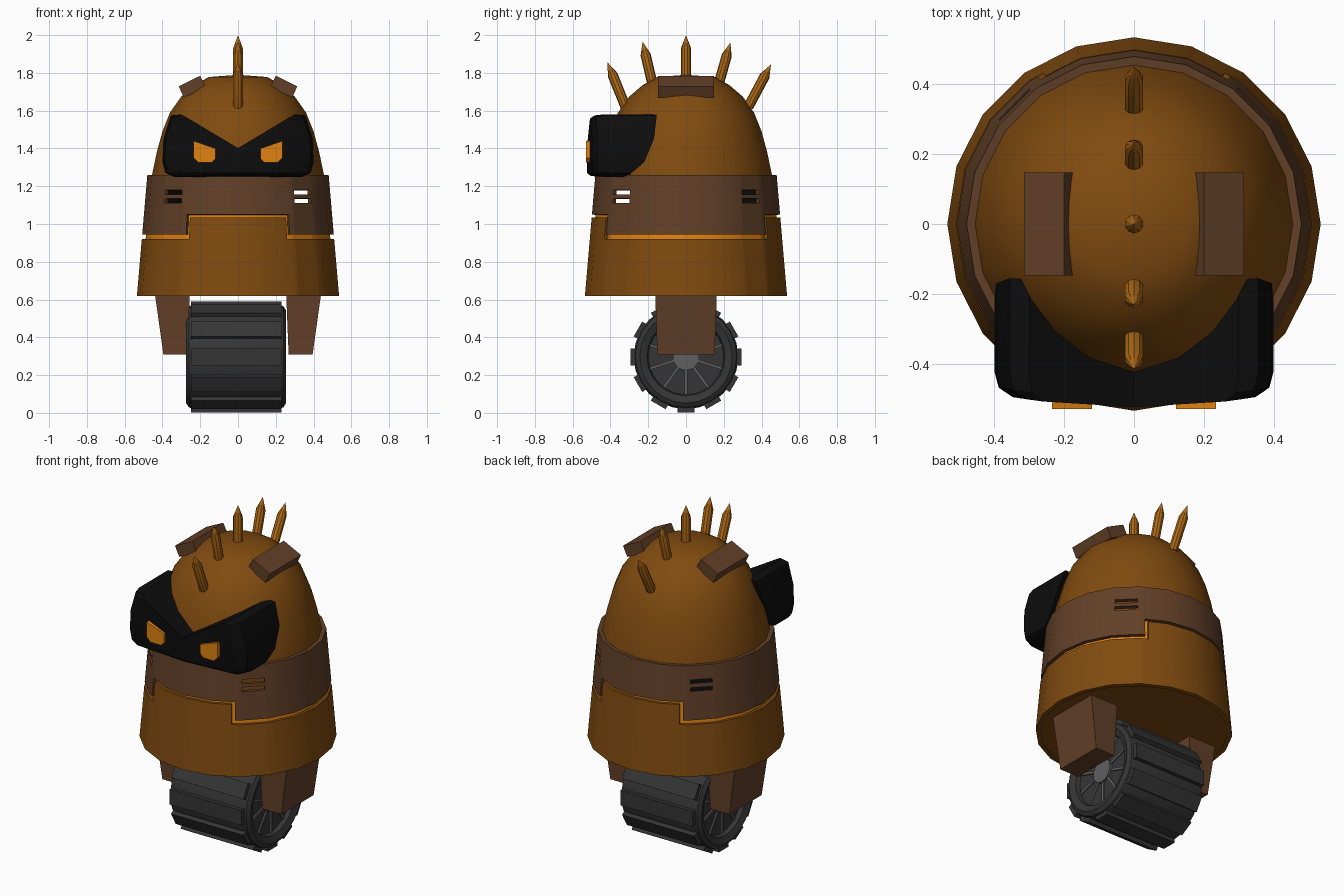
import bpy, bmesh, math
from mathutils import Vector, Matrix

old = bpy.data.objects.get("Cube")
if old:
    bpy.data.objects.remove(old)


def material(name, rgb):
    m = bpy.data.materials.new(name)
    m.use_nodes = True
    m.diffuse_color = (*rgb, 1)
    m.node_tree.nodes["Principled BSDF"].inputs["Base Color"].default_value = (*rgb, 1)
    return m


BRONZE = material("bronze shell", (0.216, 0.07, 0.005))
BROWN = material("brown plate", (0.122, 0.051, 0.021))
ORANGE = material("glowing orange", (0.745, 0.223, 0.005))
AMBER = material("amber spike", (0.42, 0.14, 0.008))
BLACK = material("black mask", (0.004, 0.004, 0.004))
RUBBER = material("dark rubber", (0.036, 0.036, 0.036))
STEEL = material("grey steel", (0.115, 0.115, 0.115))
parts = []


def finish(name, bm, *mats, fix=True):
    if fix:
        bmesh.ops.recalc_face_normals(bm, faces=bm.faces)
    mesh = bpy.data.meshes.new(name)
    bm.to_mesh(mesh)
    bm.free()
    for m in mats:
        mesh.materials.append(m)
    ob = bpy.data.objects.new(name, mesh)
    bpy.context.collection.objects.link(ob)
    parts.append(ob)
    return ob


def lathe(bm, profile, sides, matrix=Matrix()):
    """Spin (radius, height) points around z; the matrix places the result."""
    rings = []
    for r, z in profile:
        count = sides if r > 0 else 1
        turn = [math.tau * i / sides for i in range(count)]
        rings.append([bm.verts.new(matrix @ Vector((r * math.sin(a), -r * math.cos(a), z)))
                      for a in turn])
    for low, high in zip(rings, rings[1:]):
        for i in range(sides):
            j = (i + 1) % sides
            quad = [low[i % len(low)], low[j % len(low)], high[j % len(high)], high[i % len(high)]]
            bm.faces.new(list(dict.fromkeys(quad)))


def box(bm, size, matrix):
    bmesh.ops.create_cube(bm, size=1, matrix=matrix @ Matrix.Diagonal((*size, 1)))


def prism(bm, loops):
    """Join equal loops of points in order and cap both ends."""
    rings = [[bm.verts.new(p) for p in loop] for loop in loops]
    n = len(rings[0])
    for a, b in zip(rings, rings[1:]):
        for i in range(n):
            j = (i + 1) % n
            bm.faces.new((a[i], a[j], b[j], b[i]))
    bm.faces.new(rings[0])
    bm.faces.new(rings[-1])


# Tapered casing, made of 20-sided shells with stepped edges
SIDES = 20
STEP = 360 / SIDES
VENTS = (45, 135, 225, 315)
angles = {STEP * i for i in range(SIDES)}
for base in (0, 180):
    for s in (31, 33):
        angles |= {base + s, base + 180 - s}
for v in VENTS:
    angles |= {v - 7.4, v + 7.4}
angles = sorted(angles)


def casing_point(a, z, inset=0):
    r = 0.535 - 0.086 * (z - 0.62) - inset
    r *= math.cos(math.radians(STEP / 2)) / math.cos(math.radians(a % STEP - STEP / 2))
    return (r * math.sin(math.radians(a)), -r * math.cos(math.radians(a)), z)


def shell(name, zs, rule, mats, thickness, inset=0):
    """The rule returns a material index for a cell, or None for a gap."""
    bm = bmesh.new()
    grid = [[bm.verts.new(casing_point(a, z, inset)) for a in angles] for z in zs]
    n = len(angles)
    for k in range(len(zs) - 1):
        for i in range(n):
            j = (i + 1) % n
            mid = (angles[i] + (angles[j] or 360)) / 2
            index = rule(mid, (zs[k] + zs[k + 1]) / 2)
            if index is not None:
                f = bm.faces.new((grid[k][i], grid[k][j], grid[k + 1][j], grid[k + 1][i]))
                f.material_index = index
    bmesh.ops.delete(bm, geom=[v for v in bm.verts if not v.link_faces], context='VERTS')
    ob = finish(name, bm, *mats, fix=False)
    mod = ob.modifiers.new("thickness", 'SOLIDIFY')
    mod.thickness = thickness
    mod.offset = -1


def from_axis(a):
    return min(a % 180, 180 - a % 180)


def body_rule(a, z):
    return 0 if z < 0.92 or from_axis(a) < 31 else None


def band_rule(a, z):
    if z < 1.05 and from_axis(a) < 33:
        return None
    for v in VENTS:
        if abs(a - v) < 7.4 and (1.11 < z < 1.135 or 1.155 < z < 1.18):
            return 1 if v == 225 else None  # one vent is closed
    return 0


shell("lower_body", [0.62, 0.92, 1.035], body_rule, [BRONZE], 0.025)
shell("armour_band", [0.945, 1.05, 1.11, 1.135, 1.155, 1.18, 1.26], band_rule, [BROWN, BLACK], 0.025)
shell("glow_ring", [0.86, 1.09], lambda a, z: 0, [ORANGE], 0.01, inset=0.02)

bm = bmesh.new()
lathe(bm, [(0, 0.622), (0.53, 0.622), (0.52, 0.64), (0, 0.64)], SIDES)
finish("body_floor", bm, BRONZE)

# Domed head
bm = bmesh.new()
lathe(bm, [(0.46, 1.22), (0.455, 1.26), (0.43, 1.38), (0.4, 1.49), (0.36, 1.59), (0.3, 1.675),
           (0.23, 1.735), (0.155, 1.778), (0, 1.79)], SIDES)
finish("head_dome", bm, BRONZE, fix=False)

# Mask: half outline as (x, z, rear y), swept forward and mirrored
half = [(0, 1.40, -0.35), (0.30, 1.58, -0.16), (0.355, 1.575, -0.155), (0.395, 1.45, -0.17),
        (0.40, 1.33, -0.22), (0.385, 1.27, -0.29), (0.34, 1.25, -0.31), (0, 1.25, -0.31)]


def mask_loop(scale, depth):
    pts = []
    for x, z, rear in half:
        x *= scale
        y = rear if depth is None else depth + 0.24 * x * x
        pts.append((x, y, 1.41 + (z - 1.41) * scale))
    return pts


bm = bmesh.new()
prism(bm, [mask_loop(1, None), mask_loop(1, -0.46), mask_loop(0.97, -0.505), mask_loop(0.87, -0.525)])
centre = [f for f in bm.faces if all(abs(v.co.x) < 1e-5 for v in f.verts)]
bmesh.ops.recalc_face_normals(bm, faces=bm.faces)
bmesh.ops.delete(bm, geom=centre, context='FACES')
finish("mask", bm, BLACK, fix=False).modifiers.new("mirror", 'MIRROR')

eye = [(0.12, 1.40), (0.235, 1.44), (0.235, 1.35), (0.21, 1.325), (0.14, 1.325), (0.12, 1.345)]
for side, label in ((1, "left"), (-1, "right")):
    # Eyes
    bm = bmesh.new()
    prism(bm, [[(side * x, y, z) for x, z in eye] for y in (-0.49, -0.53)])
    finish(label + "_eye", bm, ORANGE)

    # Head plates
    bm = bmesh.new()
    tilt = Matrix.Rotation(side * math.radians(26), 4, 'Y')
    box(bm, (0.127, 0.295, 0.066), Matrix.Translation((side * 0.243, 0, 1.727)) @ tilt)
    finish(label + "_head_plate", bm, BROWN)

    # Tapered legs
    bm = bmesh.new()
    prism(bm, [[(side * x, y, z) for x, y in ((a, -d), (b, -d), (b, d), (a, d))]
               for a, b, d, z in ((0.255, 0.44, 0.163, 0.63), (0.268, 0.395, 0.152, 0.31))])
    finish(label + "_leg", bm, BROWN)

# Spikes along the crest, as (base y, base z, tip y, tip z)
for i, (y0, z0, y1, z1) in enumerate([(-0.32, 1.62, -0.415, 1.855), (-0.175, 1.73, -0.23, 1.965),
                                      (0, 1.75, 0, 2), (0.17, 1.73, 0.235, 1.96),
                                      (0.33, 1.62, 0.45, 1.845)]):
    axis = Vector((0, y1 - y0, z1 - z0))
    length = axis.length
    place = Matrix.Translation((0, y0, z0)) @ Vector((0, 0, 1)).rotation_difference(axis).to_matrix().to_4x4()
    bm = bmesh.new()
    lathe(bm, [(0, 0), (0.027, 0), (0.027, length - 0.07), (0, length)], 10, place)
    finish("crest_spike_%d" % (i + 1), bm, AMBER)

# Wheel, turning about x
hub_place = Matrix.Translation((-0.01, 0, 0.297)) @ Matrix.Rotation(math.pi / 2, 4, 'Y')
edge = [(0, 0.225), (0.2, 0.225), (0.207, 0.25), (0.245, 0.265), (0.268, 0.25), (0.277, 0.22)]
bm = bmesh.new()
lathe(bm, [(r, -x) for r, x in edge] + edge[::-1], 24, hub_place)
finish("tyre", bm, RUBBER)

bm = bmesh.new()
for i in range(12):
    turn = hub_place @ Matrix.Rotation(math.tau * i / 12, 4, 'Z')
    box(bm, (0.03, 0.09, 0.48), turn @ Matrix.Translation((0.279, 0, 0)))
finish("tread_blocks", bm, RUBBER)

bm = bmesh.new()
lathe(bm, [(0, -0.24), (0.07, -0.24), (0.07, 0.24), (0, 0.24)], 20, hub_place)
for i in range(10):
    turn = hub_place @ Matrix.Rotation(math.tau * i / 10, 4, 'Z')
    for x in (-0.226, 0.226):
        box(bm, (0.14, 0.014, 0.014), turn @ Matrix.Translation((0.13, 0, x)))
finish("hub_and_spokes", bm, STEEL)

# Apply modifiers and smooth the shallow edges
bpy.ops.object.select_all(action='DESELECT')
for ob in parts:
    ob.select_set(True)
bpy.context.view_layer.objects.active = parts[0]
bpy.ops.object.convert(target='MESH')
bpy.ops.object.shade_smooth_by_angle(angle=math.radians(30))
